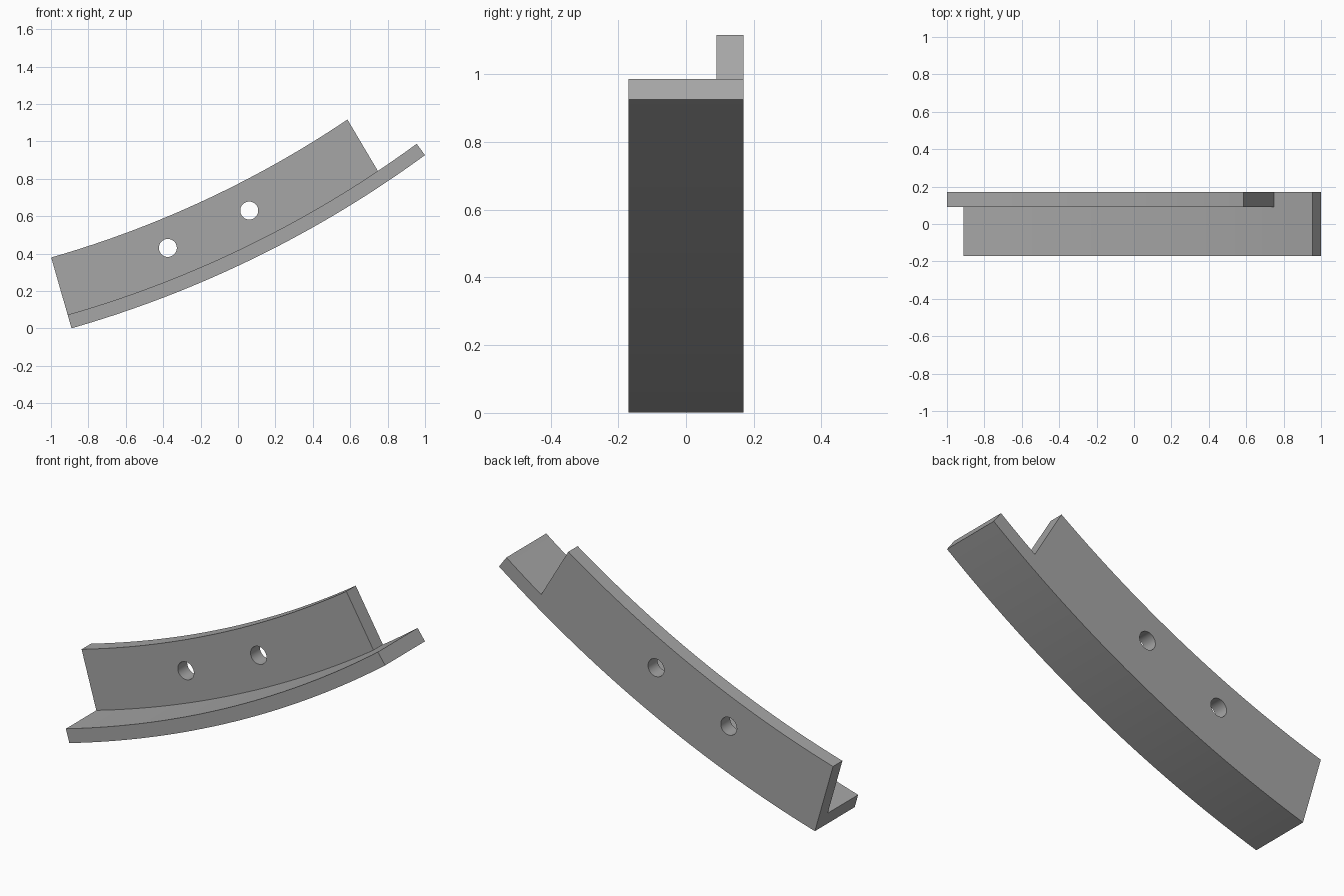
import bpy, bmesh
from math import sin, cos, radians
from mathutils import Vector

if "Cube" in bpy.data.objects:
    bpy.data.objects.remove(bpy.data.objects["Cube"])

# Arc centre, radii of the three curved faces, and depth positions
CX, CZ = -2.544, 5.768
R_OUTER, R_FLANGE, R_TOP = 6.0, 5.925, 5.606
FRONT, STEP, BACK = -0.17, 0.09, 0.17
START, WEB_END, WEB_TOP_END, FLANGE_END = 16.0, 33.75, 33.93, 36.2


def arc(radius, a, b, n):
    angles = [radians(a + (b - a) * i / n) for i in range(n + 1)]
    return [(CX + radius * sin(t), CZ - radius * cos(t)) for t in angles]


outer = arc(R_OUTER, START, FLANGE_END, 40)
inner = arc(R_FLANGE, START, WEB_END, 36)
ledge = arc(R_FLANGE, WEB_END, FLANGE_END, 4)
top = arc(R_TOP, START, WEB_TOP_END, 36)

bm = bmesh.new()


def cap(outline, y):
    bm.faces.new([bm.verts.new((x, y, z)) for x, z in outline])


def strip(path, *ys):
    for y0, y1 in zip(ys, ys[1:]):
        for (xa, za), (xb, zb) in zip(path, path[1:]):
            bm.faces.new([bm.verts.new(p) for p in (
                (xa, y0, za), (xb, y0, zb), (xb, y1, zb), (xa, y1, za))])


# Flange surfaces
strip(outer, FRONT, STEP, BACK)
strip([outer[-1], ledge[-1]], FRONT, STEP, BACK)
strip([outer[0], inner[0]], FRONT, STEP, BACK)
strip(inner, FRONT, STEP)
strip(ledge, FRONT, STEP, BACK)
cap(outer + ledge[::-1] + inner[-2::-1], FRONT)

# Upright web surfaces and the shared back
strip(top, STEP, BACK)
strip([inner[0], top[0]], STEP, BACK)
strip([inner[-1], top[-1]], STEP, BACK)
cap(inner + top[::-1], STEP)
cap(outer + ledge[::-1] + top[::-1], BACK)

bmesh.ops.remove_doubles(bm, verts=bm.verts, dist=1e-5)
bmesh.ops.recalc_face_normals(bm, faces=bm.faces)
mesh = bpy.data.meshes.new("curved_angle_bracket")
bm.to_mesh(mesh)
bm.free()
bracket = bpy.data.objects.new("curved_angle_bracket", mesh)
bpy.context.collection.objects.link(bracket)

grey = bpy.data.materials.new("plain_grey")
grey.use_nodes = True
colour = (0.38, 0.38, 0.38, 1)
grey.diffuse_color = colour
grey.node_tree.nodes["Principled BSDF"].inputs["Base Color"].default_value = colour
mesh.materials.append(grey)

# Two bolt holes through the web
for i, (x, z) in enumerate([(-0.375, 0.43), (0.06, 0.63)]):
    bpy.ops.mesh.primitive_cylinder_add(
        vertices=40, radius=0.048, depth=0.3,
        location=Vector((x, 0.13, z)), rotation=(radians(90), 0, 0))
    cutter = bpy.context.object
    cutter.name = f"bolt_hole_cutter_{i + 1}"
    cutter.data.materials.append(grey)
    cutter.hide_render = True
    cut = bracket.modifiers.new(f"bolt_hole_{i + 1}", "BOOLEAN")
    cut.operation = "DIFFERENCE"
    cut.solver = "EXACT"
    cut.object = cutter

# Apply the cuts, drop the cutters and smooth the curved faces
bpy.ops.object.select_all(action="DESELECT")
bracket.select_set(True)
bpy.context.view_layer.objects.active = bracket
for mod in list(bracket.modifiers):
    cutter = mod.object
    bpy.ops.object.modifier_apply(modifier=mod.name)
    bpy.data.objects.remove(cutter)
bpy.ops.object.shade_smooth_by_angle(angle=radians(30))
